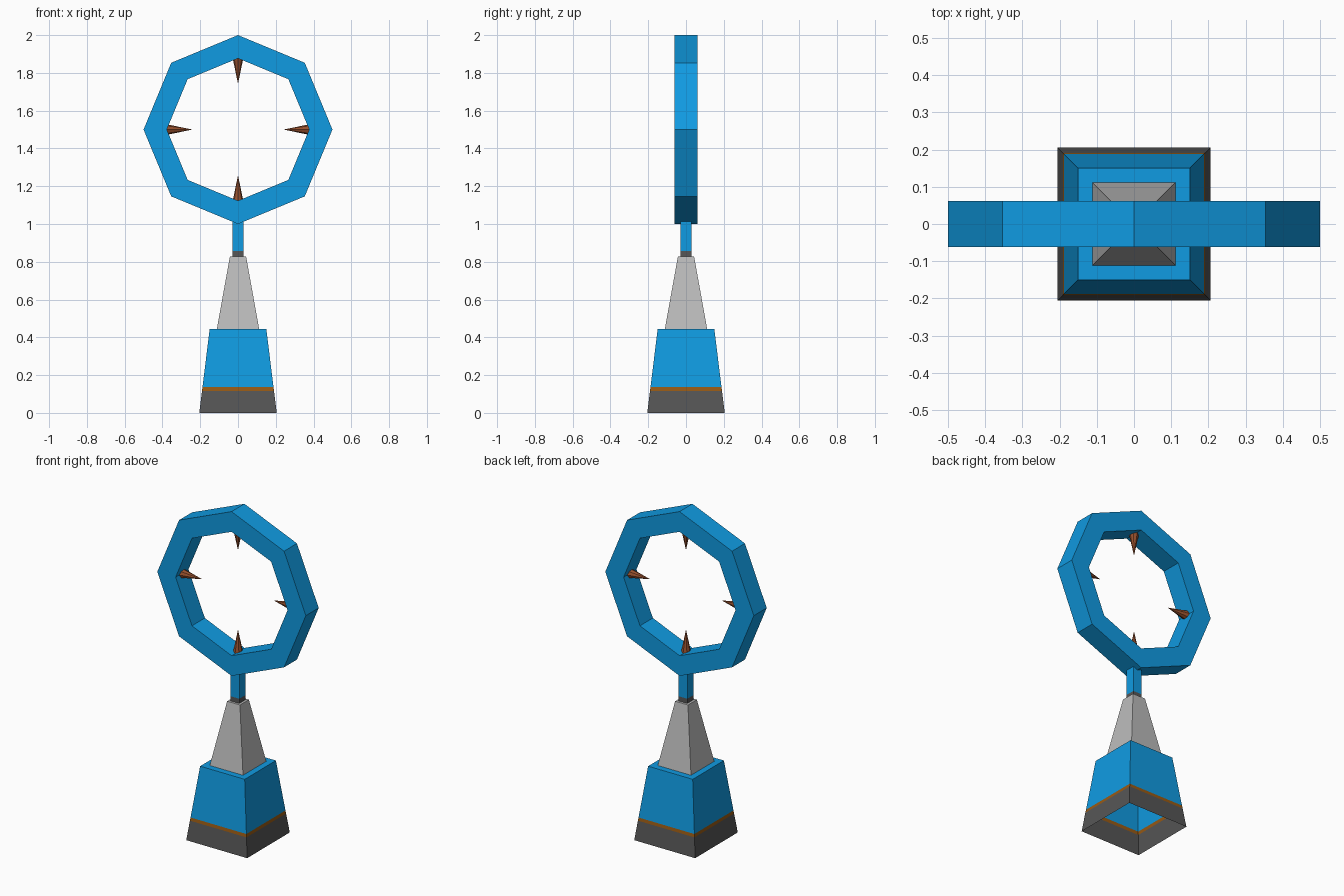
import bpy, bmesh, math
from mathutils import Matrix, Vector

if "Cube" in bpy.data.objects:
    bpy.data.objects.remove(bpy.data.objects["Cube"])


def material(name, rgb):
    lin = [(c / 255 / 12.92) if c <= 10 else ((c / 255 + 0.055) / 1.055) ** 2.4 for c in rgb]
    m = bpy.data.materials.new(name)
    m.diffuse_color = (*lin, 1)
    m.use_nodes = True
    m.node_tree.nodes["Principled BSDF"].inputs["Base Color"].default_value = m.diffuse_color
    return m


blue = material("bright_blue", (16, 155, 226))
grey = material("light_grey", (188, 188, 188))
dark = material("dark_grey", (86, 86, 86))
orange = material("orange_brown", (152, 90, 20))
brown = material("rust_brown", (150, 80, 45))


def finish(name, bm, mats):
    me = bpy.data.meshes.new(name)
    bmesh.ops.recalc_face_normals(bm, faces=bm.faces)
    bm.to_mesh(me)
    bm.free()
    for m in mats:
        me.materials.append(m)
    ob = bpy.data.objects.new(name, me)
    bpy.context.collection.objects.link(ob)
    return ob


def square_stack(name, levels, mats):
    """Square sections (half width, z), one material per band, open below, capped on top."""
    bm = bmesh.new()
    rings = [[bm.verts.new((sx * h, sy * h, z)) for sx, sy in ((-1, -1), (1, -1), (1, 1), (-1, 1))]
             for h, z in levels]
    for k in range(len(rings) - 1):
        a, b = rings[k], rings[k + 1]
        for i in range(4):
            j = (i + 1) % 4
            bm.faces.new((a[i], a[j], b[j], b[i])).material_index = k
    bm.faces.new(rings[-1]).material_index = len(mats) - 1
    return finish(name, bm, mats)


# Pedestal: hollow underneath, banded by height
square_stack("pedestal", [(0.205, 0), (0.1905, 0.117), (0.188, 0.136), (0.15, 0.444)],
             [dark, orange, blue])

# Tapered neck and the post that carries the ring
square_stack("tapered_neck", [(0.112, 0.444), (0.043, 0.827)], [grey])
square_stack("ring_post", [(0.029, 0.82), (0.029, 0.856), (0.029, 1.03)], [dark, blue])

# Octagonal ring standing in the xz plane
bm = bmesh.new()
section = [(0.5, -0.062), (0.5, 0.062), (0.377, 0.062), (0.377, -0.062)]
loops = []
for i in range(8):
    a = math.radians(45 * i)
    loops.append([bm.verts.new((r * math.cos(a), y, 1.5 + r * math.sin(a))) for r, y in section])
for i in range(8):
    p, q = loops[i], loops[(i + 1) % 8]
    for k in range(4):
        n = (k + 1) % 4
        bm.faces.new((p[k], q[k], q[n], p[n]))
finish("octagon_ring", bm, [blue])

# Four spikes pointing at the ring centre
for i, name in enumerate(("right", "top", "left", "bottom")):
    a = math.radians(90 * i)
    out = Vector((math.cos(a), 0, math.sin(a)))
    bm = bmesh.new()
    rot = (-out).to_track_quat('Z', 'Y').to_matrix().to_4x4()
    bmesh.ops.create_cone(bm, cap_ends=True, segments=8, radius1=0.029, radius2=0, depth=0.14,
                          matrix=Matrix.Translation(Vector((0, 0, 1.5)) + out * 0.312) @ rot)
    finish(name + "_spike", bm, [brown])
